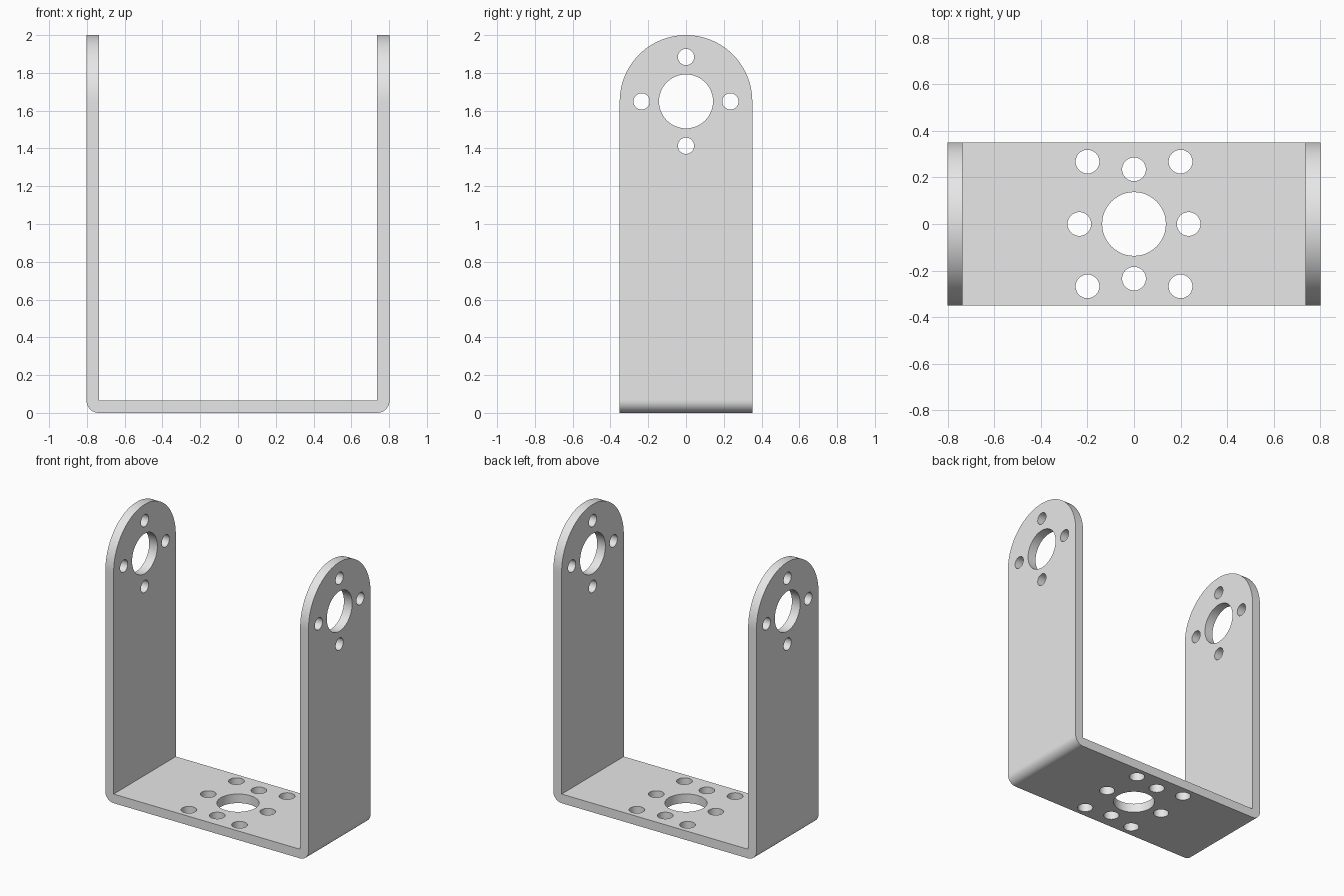
import bpy, bmesh
from math import sin, cos, pi, radians
from mathutils import Matrix, Vector

cube = bpy.data.objects.get("Cube")
if cube:
    bpy.data.objects.remove(cube, do_unlink=True)

HALF_X, HALF_Y, TOP, WALL = 0.802, 0.351, 2.0, 0.065
EYE_Z = TOP - HALF_Y     # centre of the rounded arm ends
RING = 0.235             # distance of the small holes from the large ones


def make_object(name, bm):
    bmesh.ops.recalc_face_normals(bm, faces=bm.faces)
    mesh = bpy.data.meshes.new(name)
    bm.to_mesh(mesh)
    bm.free()
    obj = bpy.data.objects.new(name, mesh)
    bpy.context.collection.objects.link(obj)
    return obj


def prism(name, points, offset):
    """Extrude a closed outline along the offset vector."""
    bm = bmesh.new()
    face = bm.faces.new([bm.verts.new(p) for p in points])
    new = bmesh.ops.extrude_face_region(bm, geom=[face])["geom"]
    verts = [v for v in new if isinstance(v, bmesh.types.BMVert)]
    bmesh.ops.translate(bm, verts=verts, vec=offset)
    return make_object(name, bm)


def arc(cx, cz, r, start, end, steps):
    angles = [radians(start + (end - start) * i / steps) for i in range(steps + 1)]
    return [(cx + r * cos(a), cz + r * sin(a)) for a in angles]


def cut(target, cutter, operation):
    mod = target.modifiers.new(cutter.name, "BOOLEAN")
    mod.object, mod.operation, mod.solver = cutter, operation, "EXACT"
    bpy.context.view_layer.objects.active = target
    bpy.ops.object.modifier_apply(modifier=mod.name)
    bpy.data.objects.remove(cutter, do_unlink=True)


# U-shaped strip with rounded outer bends and sharp inner corners
inner, bend = HALF_X - WALL, HALF_X - WALL
section = [(-HALF_X, TOP + 0.1)]
section += arc(-bend, WALL, WALL, 180, 270, 14)
section += arc(bend, WALL, WALL, 270, 360, 14)
section += [(HALF_X, TOP + 0.1), (inner, TOP + 0.1), (inner, WALL),
            (-inner, WALL), (-inner, TOP + 0.1)]
bracket = prism("u_bracket", [(x, -0.5, z) for x, z in section], Vector((0, 1, 0)))

# Trim to the side outline with round arm ends
outline = [(-HALF_Y, -0.1), (HALF_Y, -0.1)] + arc(0, EYE_Z, HALF_Y, 0, 180, 64)
trim = prism("arm_outline", [(-1, y, z) for y, z in outline], Vector((2, 0, 0)))
cut(bracket, trim, "INTERSECT")

# Holes through both arms, and through the base
holes = bmesh.new()


def drill(location, radius, depth, rotation=Matrix()):
    bmesh.ops.create_cone(holes, cap_ends=True, segments=48, radius1=radius,
                          radius2=radius, depth=depth,
                          matrix=Matrix.Translation(location) @ rotation)


sideways = Matrix.Rotation(pi / 2, 4, "Y")
drill((0, 0, EYE_Z), 0.143, 2, sideways)
drill((0, 0, 0), 0.137, 0.4)
for i in range(4):
    u, v = RING * cos(i * pi / 2), RING * sin(i * pi / 2)
    drill((0, u, EYE_Z + v), 0.043, 2, sideways)
    drill((u, v, 0), 0.051, 0.4)
for sx in (-1, 1):
    for sy in (-1, 1):
        drill((sx * 0.2, sy * 0.268, 0), 0.051, 0.4)
cut(bracket, make_object("hole_cutters", holes), "DIFFERENCE")

# Plain grey metal
grey = bpy.data.materials.new("grey metal")
grey.use_nodes = True
colour = (0.8, 0.8, 0.8, 1)
grey.diffuse_color = colour
grey.node_tree.nodes["Principled BSDF"].inputs["Base Color"].default_value = colour
bracket.data.materials.clear()
bracket.data.materials.append(grey)

# Smooth bends, arm ends and holes; keep the broad faces flat
bpy.ops.object.select_all(action="DESELECT")
bracket.select_set(True)
bpy.context.view_layer.objects.active = bracket
bpy.ops.object.shade_smooth_by_angle(angle=radians(30))
for poly in bracket.data.polygons:
    if max(abs(c) for c in poly.normal) > 0.9999 and poly.area > 0.05:
        poly.use_smooth = False
